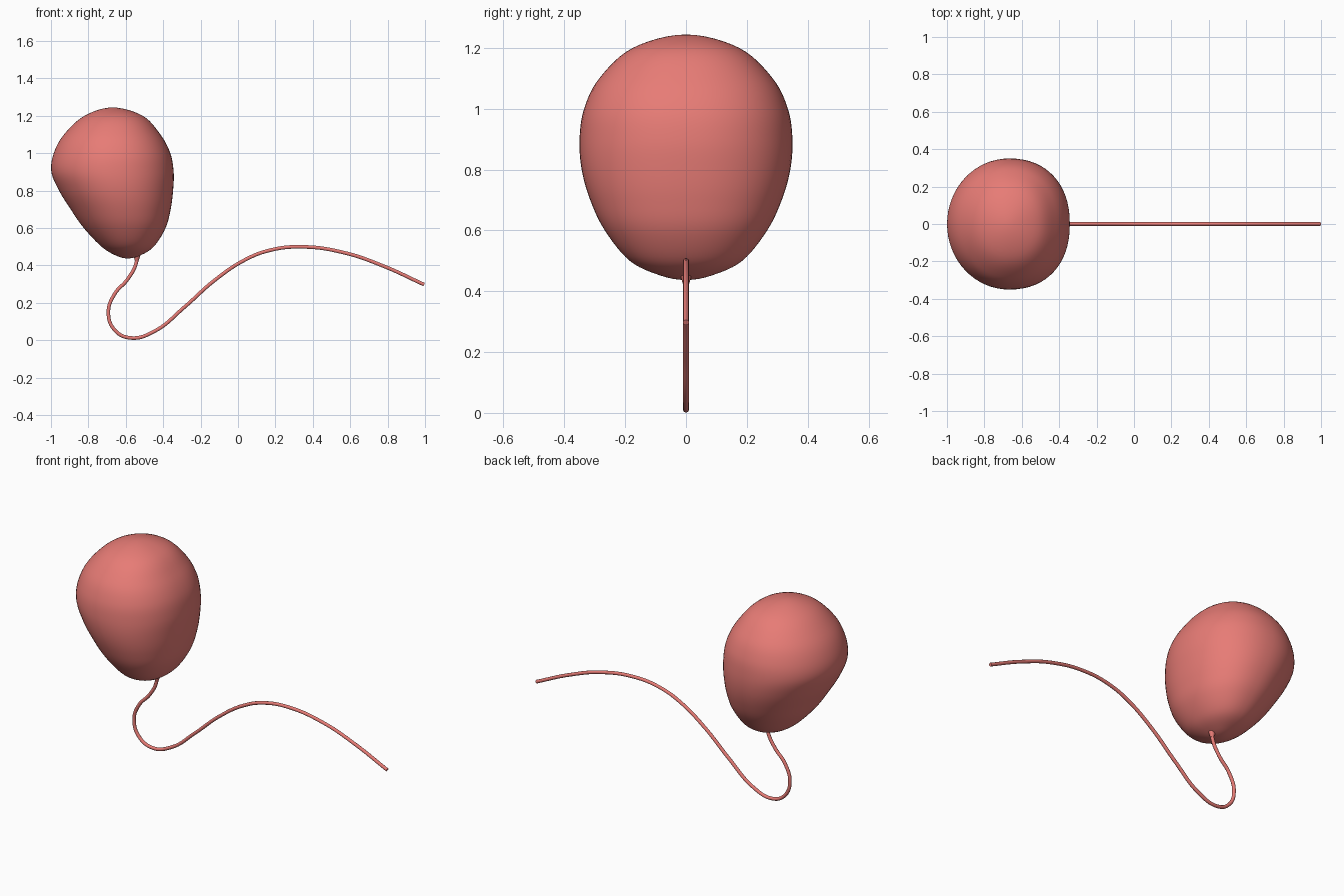
import bpy, bmesh
from math import sin, cos, pi, copysign

if "Cube" in bpy.data.objects:
    bpy.data.objects.remove(bpy.data.objects["Cube"])

mat = bpy.data.materials.new("coral")
mat.diffuse_color = (0.80, 0.20, 0.18, 1)
mat.use_nodes = True
mat.node_tree.nodes["Principled BSDF"].inputs["Base Color"].default_value = mat.diffuse_color


def catmull(p, q, r, s, t):
    return [0.5 * (2 * b + (c - a) * t + (2 * a - 5 * b + 4 * c - d) * t * t
                   + (3 * b - a - 3 * c + d) * t ** 3) for a, b, c, d in zip(p, q, r, s)]


# Balloon sections: height, left x, right x, half depth
rows = [(0.437, -0.59, -0.59, 0), (0.452, -0.652, -0.525, 0.085), (0.50, -0.73, -0.45, 0.185),
        (0.60, -0.825, -0.387, 0.267), (0.70, -0.895, -0.36, 0.315), (0.80, -0.957, -0.347, 0.343),
        (0.90, -0.998, -0.344, 0.350), (1.00, -0.985, -0.362, 0.335), (1.10, -0.93, -0.415, 0.285),
        (1.20, -0.82, -0.51, 0.175), (1.244, -0.67, -0.67, 0)]


def flip(row):
    z, a, b, d = row
    return (z, b, a, -d)


ext = [flip(rows[1])] + rows + [flip(rows[-2])]
sections = [catmull(*ext[i:i + 4], k / 6) for i in range(len(rows) - 1) for k in range(6)][1:]

# Balloon body, slightly fuller towards the right
N = 64
bm = bmesh.new()
rings = []
for z, xl, xr, d in sections:
    ring = []
    for j in range(N):
        c, s = cos(2 * pi * j / N), sin(2 * pi * j / N)
        e = 0.9 if c > 0 else 1.0
        cx = copysign(abs(c) ** e, c)
        sy = copysign(abs(s) ** e, s)
        ring.append(bm.verts.new(((xl + xr) / 2 + (xr - xl) / 2 * cx, d * sy, z)))
    rings.append(ring)
for a, b in zip(rings, rings[1:]):
    for j in range(N):
        k = (j + 1) % N
        bm.faces.new((a[j], a[k], b[k], b[j]))
for ring, row, order in ((rings[0], rows[0], -1), (rings[-1], rows[-1], 1)):
    tip = bm.verts.new((row[1], 0, row[0]))
    for j in range(N):
        bm.faces.new((ring[j], ring[(j + 1) % N], tip)[::order])
for f in bm.faces:
    f.smooth = True
mesh = bpy.data.meshes.new("balloon")
bm.to_mesh(mesh)
bm.free()
balloon = bpy.data.objects.new("balloon", mesh)
mesh.materials.append(mat)
bpy.context.collection.objects.link(balloon)

# Small flared neck where the string meets the balloon
bpy.ops.mesh.primitive_cone_add(vertices=24, radius1=0.009, radius2=0.02, depth=0.035,
                                location=(-0.541, 0, 0.438))
neck = bpy.context.object
neck.name = "neck"
neck.data.materials.append(mat)
bpy.ops.object.shade_smooth_by_angle()

# String: round tube along a wavy path in the x-z plane
path = [(-0.541, 0.47), (-0.545, 0.41), (-0.59, 0.326), (-0.66, 0.246), (-0.693, 0.15),
        (-0.660, 0.055), (-0.574, 0.012), (-0.446, 0.048), (-0.286, 0.177), (-0.125, 0.320),
        (0.035, 0.428), (0.168, 0.480), (0.34, 0.499), (0.57, 0.467), (0.78, 0.395), (0.995, 0.297)]
curve = bpy.data.curves.new("string", 'CURVE')
curve.dimensions = '3D'
curve.bevel_depth = 0.01
curve.bevel_resolution = 3
curve.use_fill_caps = True
sp = curve.splines.new('BEZIER')
sp.resolution_u = 12
sp.bezier_points.add(len(path) - 1)
for bp, (x, z) in zip(sp.bezier_points, path):
    bp.co = (x, 0, z)
    bp.handle_left_type = bp.handle_right_type = 'AUTO'
curve.materials.append(mat)
bpy.context.collection.objects.link(bpy.data.objects.new("string", curve))
